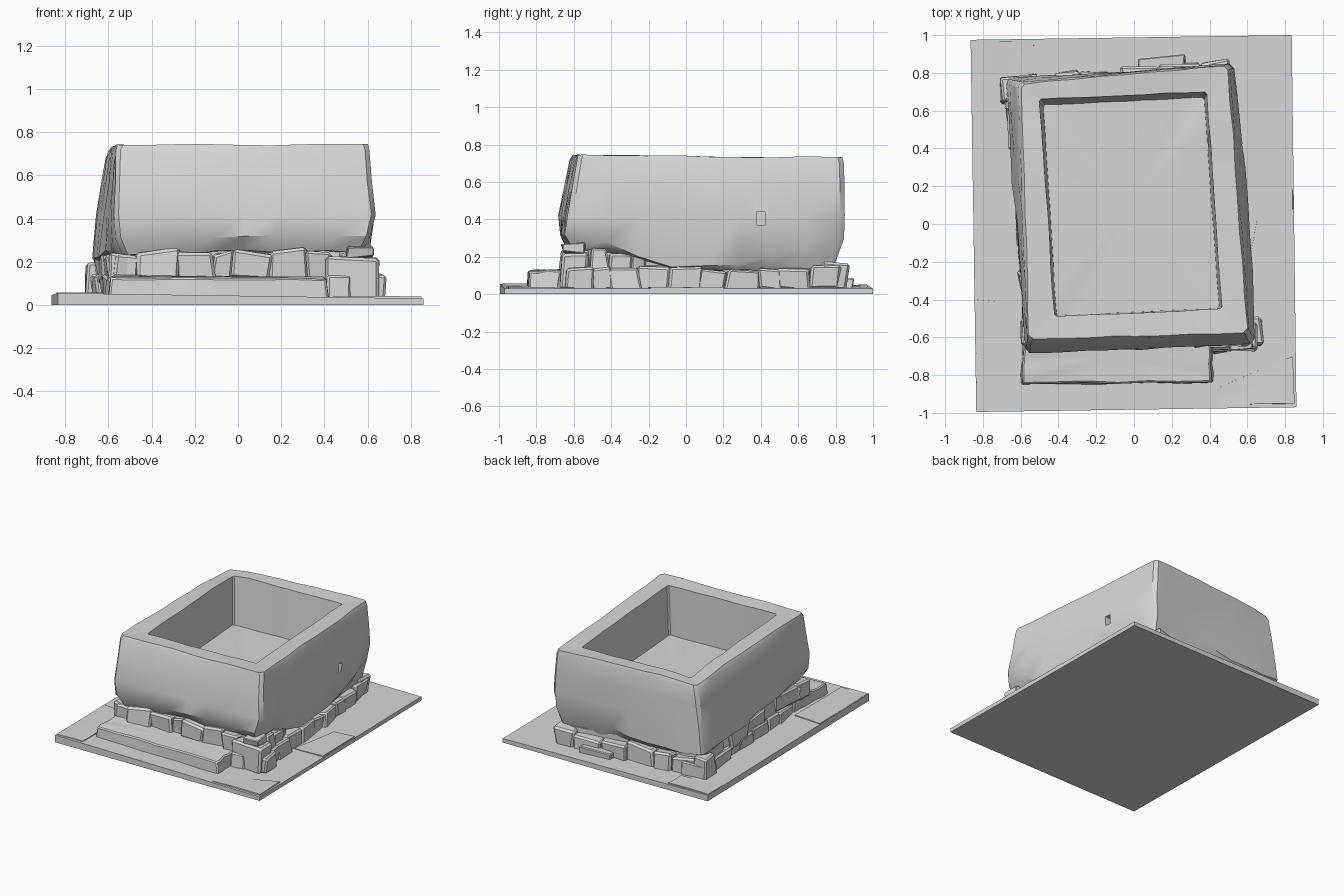
import bpy, bmesh, math, random
from mathutils import Vector, Matrix

random.seed(4)
cube = bpy.data.objects.get("Cube")
if cube:
    bpy.data.objects.remove(cube, do_unlink=True)

GREY = (0.68, 0.68, 0.68, 1)
stone_grey = bpy.data.materials.new("stone grey")
stone_grey.use_nodes = True
stone_grey.diffuse_color = GREY
stone_grey.node_tree.nodes["Principled BSDF"].inputs["Base Color"].default_value = GREY


def activate(ob):
    bpy.ops.object.select_all(action='DESELECT')
    bpy.context.view_layer.objects.active = ob
    ob.select_set(True)


def finish(bm, name, angle=35):
    bmesh.ops.recalc_face_normals(bm, faces=bm.faces)
    me = bpy.data.meshes.new(name)
    bm.to_mesh(me)
    bm.free()
    ob = bpy.data.objects.new(name, me)
    bpy.context.collection.objects.link(ob)
    me.materials.append(stone_grey)
    activate(ob)
    bpy.ops.object.shade_smooth_by_angle(angle=math.radians(angle))
    return ob


def jit(a):
    return random.uniform(-a, a)


def lerp(a, b, t):
    return a + (b - a) * max(0, min(1, t))


def ring(bm, corners, zf, n=9, cut=0.018, wobble=0.004, bow=0.0):
    """Loop of verts round four corners (anticlockwise from front left)."""
    out = []
    for s in range(4):
        a, b = Vector(corners[s]), Vector(corners[(s + 1) % 4])
        side = (b - a).normalized()
        for i in range(n):
            t = lerp(cut, 1 - cut, i / (n - 1))
            p = a.lerp(b, t) + Vector((side.y, -side.x)) * (jit(wobble) + (bow * math.sin(math.pi * t) if s == 1 else 0))
            out.append(bm.verts.new((p.x, p.y, zf(p.x, p.y) + jit(wobble))))
    return out


def loft(bm, rings):
    """Skin between rings and cap both ends."""
    for a, b in zip(rings, rings[1:]):
        for i in range(len(a)):
            j = (i + 1) % len(a)
            bm.faces.new((a[i], a[j], b[j], b[i]))
    caps = [bm.faces.new(rings[0][::-1]), bm.faces.new(rings[-1])]
    bmesh.ops.poke(bm, faces=caps)


def block(name, corners, bottom, top, bevel=0.0, wobble=0.0, n=2, inset=0.0):
    """Prism on a four-sided outline, with one height per top corner."""
    bm = bmesh.new()
    c = sum((Vector(p) for p in corners), Vector((0, 0))) / 4
    upper = [Vector(p) + (c - Vector(p)).normalized() * inset for p in corners]
    rings = []
    for pts, zs in ((corners, [bottom] * 4), (upper, top)):
        loop = []
        for s in range(4):
            for i in range(n):
                t = i / n
                p = Vector(pts[s]).lerp(Vector(pts[(s + 1) % 4]), t)
                z = lerp(zs[s], zs[(s + 1) % 4], t)
                w = wobble if i else 0
                loop.append(bm.verts.new((p.x + jit(w), p.y + jit(w), z + jit(w) * (z > bottom))))
        rings.append(loop)
    loft(bm, rings)
    if bevel:
        edges = [e for e in bm.edges if e.calc_face_angle(0) > 0.8]
        bmesh.ops.bevel(bm, geom=edges, offset=bevel, segments=1, affect='EDGES')
    return finish(bm, name)


def add_stone(bm, centre, size, angle=0.0, rough=0.014):
    """Rough, slightly chamfered stone added to a course."""
    part = bmesh.new()
    bmesh.ops.create_cube(part, size=1)
    for v in part.verts:
        v.co = Vector((v.co.x * size[0] + jit(rough), v.co.y * size[1] + jit(rough), v.co.z * size[2] + jit(rough)))
    bmesh.ops.bevel(part, geom=part.edges[:], offset=min(size) * 0.1, segments=1, affect='EDGES')
    part.transform(Matrix.Translation(centre) @ Matrix.Rotation(angle, 4, 'Z'))
    me = bpy.data.meshes.new("temp")
    part.to_mesh(me)
    part.free()
    bm.from_mesh(me)
    bpy.data.meshes.remove(me)


def course(name, p0, p1, z0, z1, count, depth=0.14):
    """Row of stones whose outer faces follow the line p0 to p1 (anticlockwise)."""
    bm = bmesh.new()
    a, b = Vector(p0), Vector(p1)
    d = b - a
    inward = Vector((-d.y, d.x)).normalized()
    cuts = [0] + [(i + jit(0.3)) / count for i in range(1, count)] + [1]
    for t0, t1 in zip(cuts, cuts[1:]):
        p = a.lerp(b, (t0 + t1) / 2) + inward * (depth / 2 + jit(0.012))
        top = z1 + jit(0.012)
        add_stone(bm, (p.x, p.y, (z0 + top) / 2), (d.length * (t1 - t0) * 1.04, depth, top - z0),
                  math.atan2(d.y, d.x) + jit(0.08), 0.017)
    return finish(bm, name, 20)


# Ground slab with a few slightly raised flagstones
block("ground_slab", [(-0.835, -0.995), (0.86, -0.97), (0.835, 1.0), (-0.865, 0.975)],
      0.0, [0.055, 0.03, 0.03, 0.045], n=1)
flags = [
    ([(0.61, -0.20), (0.845, -0.19), (0.84, 0.20), (0.68, 0.18)], 0.038),
    ([(-0.86, 0.79), (-0.53, 0.82), (-0.53, 0.97), (-0.86, 0.965)], 0.049),
    ([(0.46, -0.96), (0.85, -0.95), (0.84, -0.70), (0.44, -0.87)], 0.039),
    ([(-0.83, -0.98), (-0.62, -0.97), (-0.62, -0.42), (-0.84, -0.40)], 0.057),
]
for i, (c, z) in enumerate(flags):
    block(f"flagstone_{i + 1}", c, 0.012, [z] * 4, wobble=0.003)

# Front step
block("front_step", [(-0.60, -0.85), (0.42, -0.84), (0.41, -0.55), (-0.59, -0.55)],
      0.02, [0.125, 0.12, 0.135, 0.14], bevel=0.008, wobble=0.006, n=6, inset=0.012)

# Rubble core and stone courses
block("rubble_core", [(-0.54, -0.60), (0.56, -0.57), (0.46, 0.80), (-0.62, 0.71)],
      0.02, [0.26, 0.25, 0.16, 0.21])
course("front_upper_course", (-0.59, -0.655), (0.44, -0.64), 0.11, 0.25, 7)
course("right_lower_course", (0.63, -0.52), (0.525, 0.83), 0.02, 0.135, 9)
course("right_upper_course", (0.615, -0.58), (0.575, -0.20), 0.11, 0.24, 4)
course("back_course", (0.50, 0.86), (-0.62, 0.775), 0.02, 0.15, 6)
course("left_lower_course", (-0.675, 0.74), (-0.585, -0.64), 0.02, 0.13, 8)
course("left_upper_course", (-0.66, 0.70), (-0.57, -0.64), 0.11, 0.23, 7)

# Larger loose stones at the corners
bm = bmesh.new()
for centre, size, ang in [
    ((0.53, -0.59, 0.12), (0.24, 0.14, 0.20), -0.05),
    ((0.61, -0.57, 0.08), (0.13, 0.15, 0.12), 0.1),
    ((0.57, -0.60, 0.245), (0.12, 0.12, 0.05), 0.0),
    ((0.46, -0.63, 0.08), (0.12, 0.10, 0.12), 0.1),
    ((-0.655, 0.71, 0.11), (0.11, 0.13, 0.18), 0.1),
    ((-0.60, 0.755, 0.08), (0.18, 0.07, 0.12), 0.12),
    ((0.15, 0.845, 0.045), (0.24, 0.08, 0.06), 0.08),
]:
    add_stone(bm, centre, size, ang, 0.012)
finish(bm, "corner_stones", 20)


# Stone trough: undercut base, bulging walls, worn rim and hollow
def base_z(x, y):
    right = lerp(0.245, 0.135, (y + 0.45) / 0.35)
    left = lerp(0.24, 0.19, (y + 0.6) / 1.3)
    return lerp(left, right, (x + 0.6) / 1.1)


def under_z(x, y):
    front = 0.055 * lerp(1, 0, (y + 0.65) / 0.4)
    back_right = 0.15 * lerp(0, 1, (y - 0.3) / 0.45) * lerp(0, 1, (x + 0.3) / 0.8)
    return base_z(x, y) + 0.02 + front + back_right


def rim_z(x, y):
    worn = 0.025 * lerp(0, 1, (-0.4 - x) / 0.2) * lerp(0, 1, (y - 0.4) / 0.3)
    return 0.738 - 0.008 * y - worn


bm = bmesh.new()
loft(bm, [
    ring(bm, [(-0.53, -0.625), (0.575, -0.59), (0.485, 0.79), (-0.65, 0.72)], base_z, wobble=0.012),
    ring(bm, [(-0.565, -0.68), (0.615, -0.64), (0.515, 0.845), (-0.685, 0.765)], under_z, wobble=0.012, bow=0.015),
    ring(bm, [(-0.575, -0.685), (0.64, -0.635), (0.525, 0.85), (-0.66, 0.76)],
         lambda x, y: 0.42, bow=0.022),
    ring(bm, [(-0.57, -0.655), (0.62, -0.61), (0.515, 0.85), (-0.635, 0.755)], lambda x, y: 0.57, bow=0.012),
    ring(bm, [(-0.565, -0.625), (0.61, -0.585), (0.505, 0.845), (-0.615, 0.75)],
         lambda x, y: rim_z(x, y) - 0.025),
    ring(bm, [(-0.555, -0.61), (0.60, -0.575), (0.497, 0.838), (-0.60, 0.742)], rim_z),
    ring(bm, [(-0.42, -0.49), (0.465, -0.45), (0.385, 0.70), (-0.50, 0.66)],
         lambda x, y: rim_z(x, y) - 0.004, cut=0.01, wobble=0.003),
    ring(bm, [(-0.41, -0.485), (0.45, -0.445), (0.37, 0.67), (-0.48, 0.63)],
         lambda x, y: 0.365, cut=0.01, wobble=0.002),
])
trough = finish(bm, "stone_trough")

# Drain hole through the right-hand wall
bm = bmesh.new()
bmesh.ops.create_cube(bm, size=1, matrix=Matrix.Translation((0.5, 0.40, 0.405)) @ Matrix.Diagonal((0.30, 0.045, 0.07, 1)))
cutter = finish(bm, "drain_cutter")
cutter.hide_render = True
cut = trough.modifiers.new("drain_hole", 'BOOLEAN')
cut.operation, cut.object, cut.solver = 'DIFFERENCE', cutter, 'EXACT'
activate(trough)
bpy.ops.object.modifier_apply(modifier=cut.name)
bpy.ops.object.shade_smooth_by_angle(angle=math.radians(38))
bpy.data.objects.remove(cutter, do_unlink=True)
